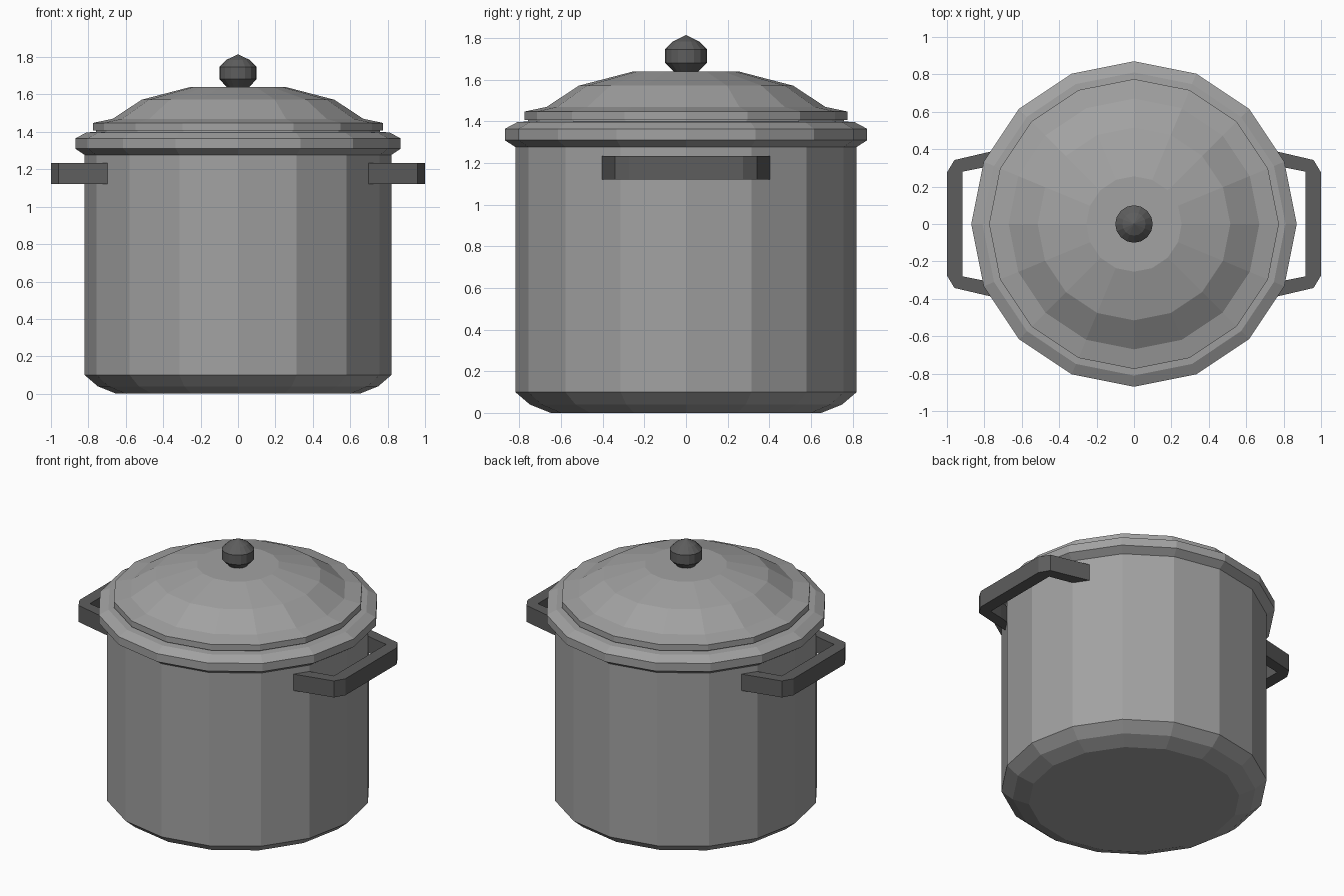
import bpy, bmesh
from math import cos, sin, tau

if "Cube" in bpy.data.objects:
    bpy.data.objects.remove(bpy.data.objects["Cube"])

SIDES = 16


def material(name, v):
    m = bpy.data.materials.new(name)
    m.diffuse_color = (v, v, v, 1)
    m.use_nodes = True
    m.node_tree.nodes["Principled BSDF"].inputs["Base Color"].default_value = m.diffuse_color
    return m


METAL = material("metal", 0.36)
DARK = material("dark_grip", 0.11)


def finish(name, bm, mat):
    bmesh.ops.recalc_face_normals(bm, faces=bm.faces[:])
    me = bpy.data.meshes.new(name)
    bm.to_mesh(me)
    bm.free()
    me.materials.append(mat)
    ob = bpy.data.objects.new(name, me)
    bpy.context.collection.objects.link(ob)
    return ob


def lathe(name, profile, mat):
    """Spin (radius, z) points into a closed faceted solid."""
    bm = bmesh.new()
    rings = [[bm.verts.new((r * cos(tau * i / SIDES), r * sin(tau * i / SIDES), z))
              for i in range(SIDES)] for r, z in profile]
    for a, b in zip(rings, rings[1:]):
        for i in range(SIDES):
            j = (i + 1) % SIDES
            bm.faces.new((a[i], a[j], b[j], b[i]))
    bm.faces.new(rings[0])
    bm.faces.new(rings[-1])
    bmesh.ops.remove_doubles(bm, verts=bm.verts[:], dist=0.0005)
    return finish(name, bm, mat)


def handle(name, side, z=1.122, height=0.112):
    """Bent bar: outer and inner outlines mirrored in y, extruded in z."""
    outer = [(0.69, 0.405), (0.96, 0.342), (1.0, 0.275)]
    inner = [(0.722, 0.325), (0.82, 0.299), (0.917, 0.28)]
    outer += [(x, -y) for x, y in reversed(outer)]
    inner += [(x, -y) for x, y in reversed(inner)]
    bm = bmesh.new()
    o = [bm.verts.new((side * x, y, z)) for x, y in outer]
    n = [bm.verts.new((side * x, y, z)) for x, y in inner]
    faces = [bm.faces.new((o[i], o[i + 1], n[i + 1], n[i])) for i in range(len(o) - 1)]
    ext = bmesh.ops.extrude_face_region(bm, geom=faces, use_keep_orig=True)
    top = [g for g in ext["geom"] if isinstance(g, bmesh.types.BMVert)]
    bmesh.ops.translate(bm, verts=top, vec=(0, 0, height))
    return finish(name, bm, DARK)


# Pot body with chamfered base
lathe("pot_body", [(0.65, 0), (0.75, 0.04), (0.82, 0.1), (0.82, 1.28)], METAL)

# Flared rim
lathe("pot_rim", [(0.80, 1.275), (0.82, 1.277), (0.87, 1.31), (0.87, 1.365),
                  (0.81, 1.397), (0.76, 1.40)], METAL)

# Domed lid
lathe("lid", [(0.76, 1.39), (0.76, 1.408), (0.775, 1.408), (0.775, 1.448),
              (0.67, 1.47), (0.515, 1.572), (0.255, 1.64)], METAL)

# Lid knob
lathe("lid_knob", [(0.055, 1.635), (0.1, 1.682), (0.1, 1.747), (0.062, 1.785),
                   (0, 1.815)], DARK)

# Side handles
handle("handle_right", 1)
handle("handle_left", -1)
